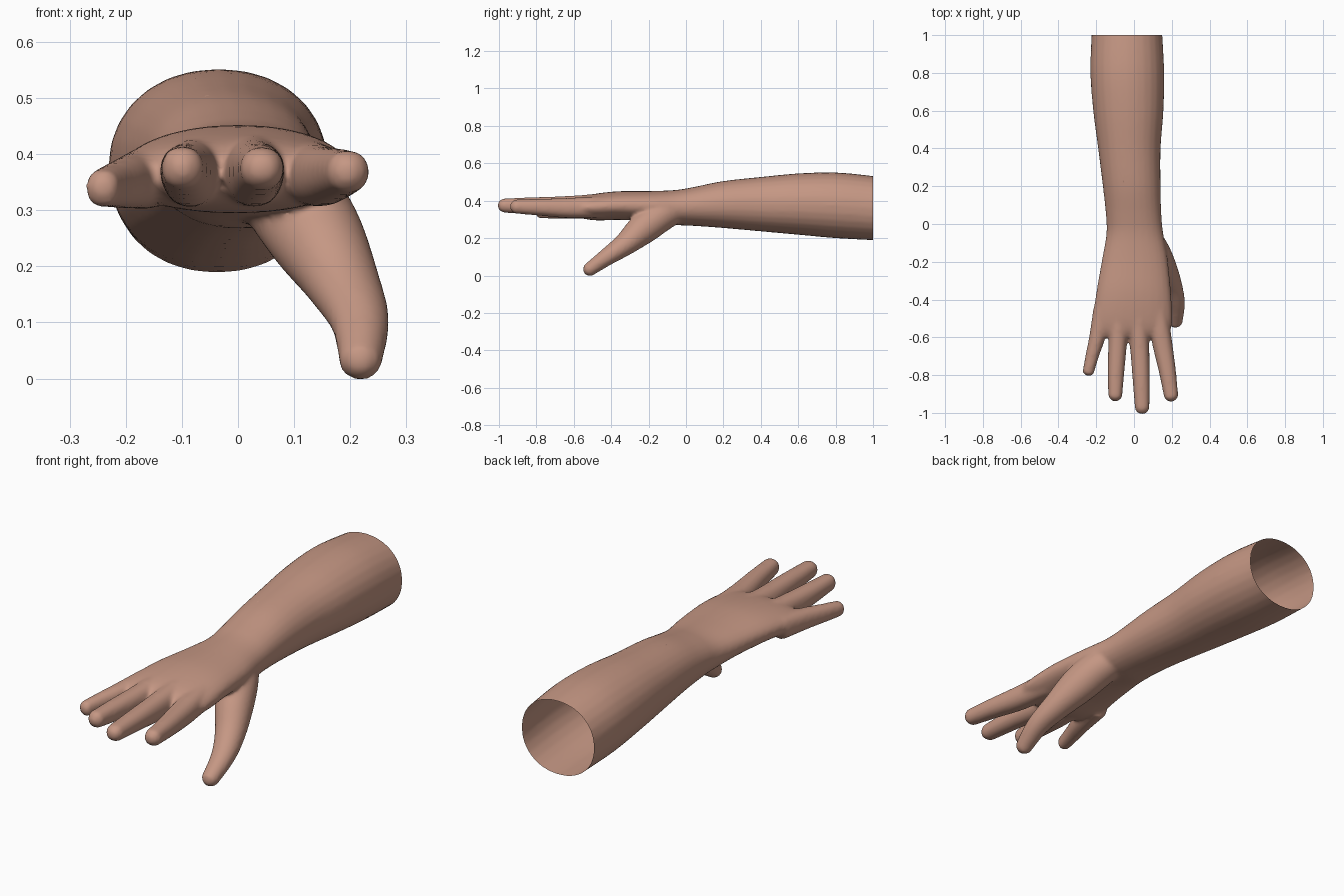
import bpy, bmesh, math
from mathutils import Vector

if "Cube" in bpy.data.objects:
    bpy.data.objects.remove(bpy.data.objects["Cube"])

SIDES = 28


def spline(rows, steps=5):
    """Catmull-Rom interpolation through rows of numbers."""
    out = []
    for i in range(len(rows) - 1):
        a, b = rows[max(i - 1, 0)], rows[i]
        c, d = rows[i + 1], rows[min(i + 2, len(rows) - 1)]
        for s in range(steps):
            t = s / steps
            out.append([0.5 * (2 * q + (r - p) * t + (2 * p - 5 * q + 4 * r - w) * t * t
                               + (3 * q - p - 3 * r + w) * t ** 3)
                        for p, q, r, w in zip(a, b, c, d)])
    out.append(list(rows[-1]))
    return out


def round_tip(rows):
    """Finish a finger with a dome reaching the last centre point."""
    x, y, z, rx, rz = rows[-1]
    d = (Vector((x, y, z)) - Vector(rows[-2][:3])).normalized()
    length = min(rx, rz)
    base = Vector((x, y, z)) - d * length
    dome = []
    for k in range(6):
        a = math.radians(k * 17)
        f = math.cos(a)
        dome.append([*(base + d * length * math.sin(a)), rx * f, rz * f])
    return rows[:-1] + dome


def loft(bm, rows, power=1.0, lock_axis=False):
    """Closed tube through rows of (x, y, z, half width, half thickness)."""
    rings = []
    for i, (x, y, z, rx, rz) in enumerate(rows):
        t = Vector(rows[min(i + 1, len(rows) - 1)][:3]) - Vector(rows[max(i - 1, 0)][:3])
        if lock_axis:
            t = Vector((0, -1, 0))
        t.normalize()
        side = Vector((0, 0, 1)).cross(t).normalized()
        up = t.cross(side)
        ring = []
        for k in range(SIDES):
            a = 2 * math.pi * k / SIDES
            c, s = math.cos(a), math.sin(a)
            c = math.copysign(abs(c) ** power, c)
            s = math.copysign(abs(s) ** power, s)
            ring.append(bm.verts.new(Vector((x, y, z)) + side * rx * c + up * rz * s))
        rings.append(ring)
    for p, q in zip(rings, rings[1:]):
        for k in range(SIDES):
            n = (k + 1) % SIDES
            bm.faces.new((p[k], p[n], q[n], q[k]))
    bm.faces.new(rings[0][::-1])
    bm.faces.new(rings[-1])


bm = bmesh.new()

# Forearm, wrist and palm: y, left, right, bottom, top
outline = [
    (1.10, -.220, .145, .185, .515), (1.00, -.225, .150, .189, .532),
    (.80, -.231, .160, .200, .551), (.60, -.216, .156, .218, .546),
    (.40, -.190, .141, .236, .527), (.20, -.165, .141, .254, .505),
    (.05, -.149, .145, .265, .475), (-.05, -.146, .155, .270, .458),
    (-.18, -.168, .178, .288, .452), (-.35, -.198, .195, .297, .451),
    (-.48, -.215, .203, .295, .438), (-.56, -.205, .195, .308, .420),
    (-.60, -.170, .160, .335, .395),
]
loft(bm, spline([((l + r) / 2, y, (b + t) / 2, (r - l) / 2, (t - b) / 2)
                 for y, l, r, b, t in outline]), power=.94, lock_axis=True)

# Fingers: base, middle and tip as x, y, z, half width, half thickness
fingers = [
    [(-.165, -.45, .357, .050, .055), (-.195, -.60, .350, .042, .047),
     (-.222, -.70, .344, .035, .040), (-.247, -.805, .338, .029, .033)],
    [(-.080, -.45, .370, .050, .062), (-.086, -.62, .364, .049, .058),
     (-.095, -.78, .370, .044, .047), (-.100, -.940, .377, .035, .036)],
    [(.025, -.45, .375, .050, .064), (.029, -.62, .366, .051, .060),
     (.037, -.80, .371, .046, .048), (.044, -1.008, .375, .037, .036)],
    [(.125, -.45, .367, .052, .058), (.148, -.62, .361, .053, .054),
     (.177, -.78, .365, .045, .045), (.201, -.942, .370, .036, .036)],
]
for f in fingers:
    loft(bm, round_tip(spline(f)), power=.9)

# Thumb, swelling into the heel of the palm
thumb = [
    (.055, -.05, .360, .075, .075), (.098, -.14, .315, .088, .085),
    (.142, -.23, .250, .084, .084), (.188, -.325, .168, .067, .062),
    (.218, -.425, .098, .052, .047), (.217, -.545, .012, .035, .034),
]
loft(bm, round_tip(spline(thumb)))

mesh = bpy.data.meshes.new("hand_and_forearm")
bmesh.ops.recalc_face_normals(bm, faces=bm.faces)
bm.to_mesh(mesh)
bm.free()
arm = bpy.data.objects.new("hand_and_forearm", mesh)
bpy.context.collection.objects.link(arm)

# Fuse the parts into one skin and soften the joins
fuse = arm.modifiers.new("fuse", 'REMESH')
fuse.mode = 'VOXEL'
fuse.voxel_size = .008
soft = arm.modifiers.new("soften", 'SMOOTH')
soft.factor, soft.iterations = .5, 12
slim = arm.modifiers.new("simplify", 'DECIMATE')
slim.ratio = .35
skin_mesh = bpy.data.meshes.new_from_object(
    arm.evaluated_get(bpy.context.evaluated_depsgraph_get()))
arm.modifiers.clear()
arm.data = skin_mesh

# Cut the forearm open at the elbow end
bm = bmesh.new()
bm.from_mesh(skin_mesh)
bmesh.ops.bisect_plane(bm, geom=bm.verts[:] + bm.edges[:] + bm.faces[:],
                       plane_co=(0, 1, 0), plane_no=(0, 1, 0), clear_outer=True)
for face in bm.faces:
    face.smooth = True
bm.to_mesh(skin_mesh)
bm.free()

# Skin colour
skin = bpy.data.materials.new("skin")
skin.diffuse_color = (.56, .31, .23, 1)
skin.use_nodes = True
skin.node_tree.nodes["Principled BSDF"].inputs["Base Color"].default_value = skin.diffuse_color
skin_mesh.materials.clear()
skin_mesh.materials.append(skin)
